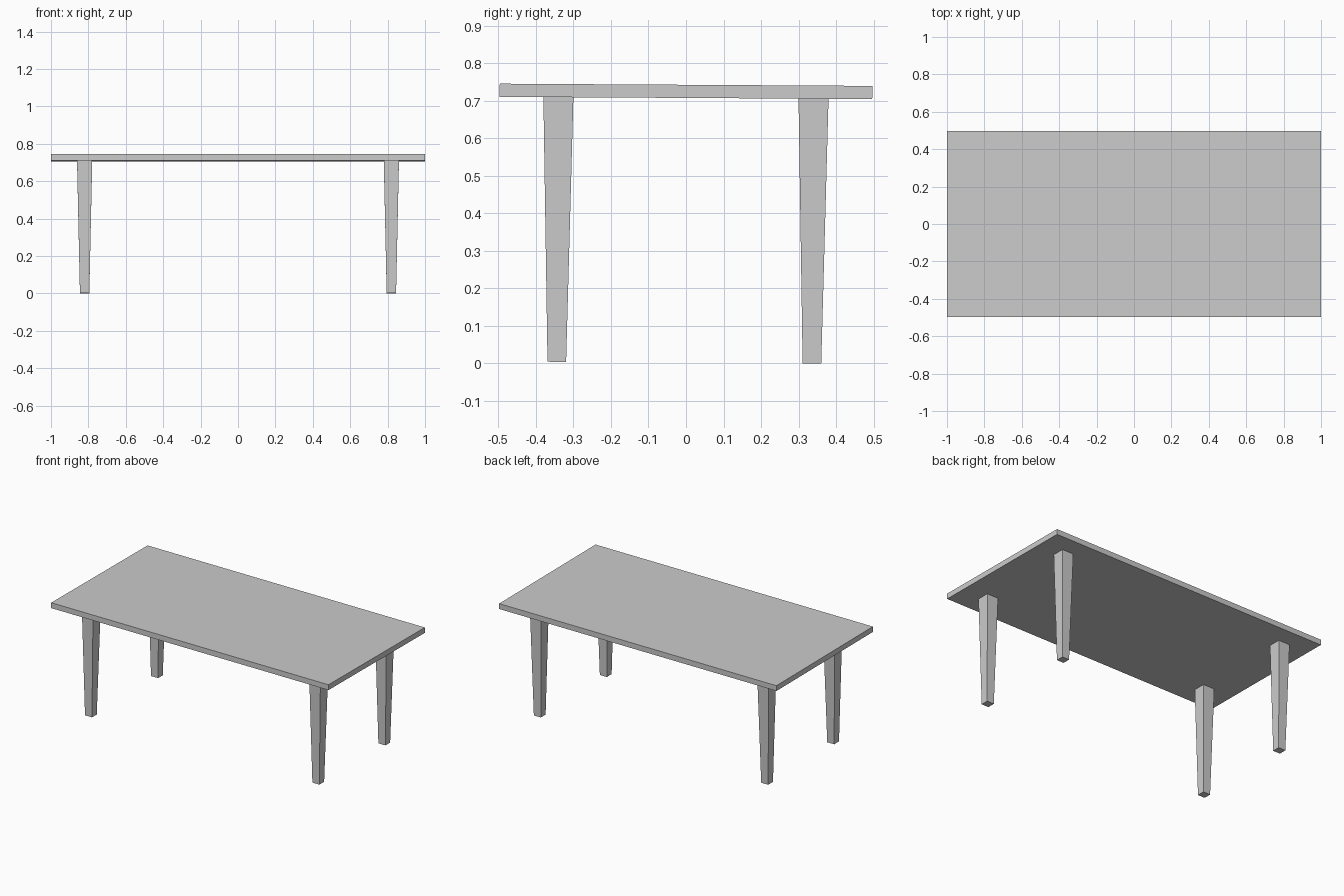
import bpy, bmesh
from mathutils import Matrix, Vector

if "Cube" in bpy.data.objects:
    bpy.data.objects.remove(bpy.data.objects["Cube"])

# The whole table leans very slightly towards the back
CENTRE_Z = 0.725
TILT = Matrix.Translation((0, 0, CENTRE_Z)) @ Matrix.Rotation(-0.006, 4, 'X')
THICK, LEG_BOTTOM = 0.035, 0.0022 - CENTRE_Z


def box(name, centre, size, foot_scale=1.0):
    """Box whose lower end is scaled by foot_scale."""
    bm = bmesh.new()
    bmesh.ops.create_cube(bm, size=1)
    for v in bm.verts:
        k = foot_scale if v.co.z < 0 else 1.0
        v.co = Vector((v.co.x * size[0] * k, v.co.y * size[1] * k, v.co.z * size[2])) + Vector(centre)
    bm.transform(TILT)
    mesh = bpy.data.meshes.new(name)
    bm.to_mesh(mesh)
    bm.free()
    obj = bpy.data.objects.new(name, mesh)
    bpy.context.collection.objects.link(obj)
    return obj


# Table top
box("table_top", (0, 0, 0), (2.0, 0.993, THICK))

# Four tapered legs
leg_top = -THICK / 2
length = leg_top - LEG_BOTTOM
for sx, side in ((-1, "left"), (1, "right")):
    for sy, end in ((-1, "front"), (1, "back")):
        box(f"{end}_{side}_leg", (sx * 0.82, sy * 0.34, leg_top - length / 2),
            (0.081, 0.08, length), foot_scale=0.62)
